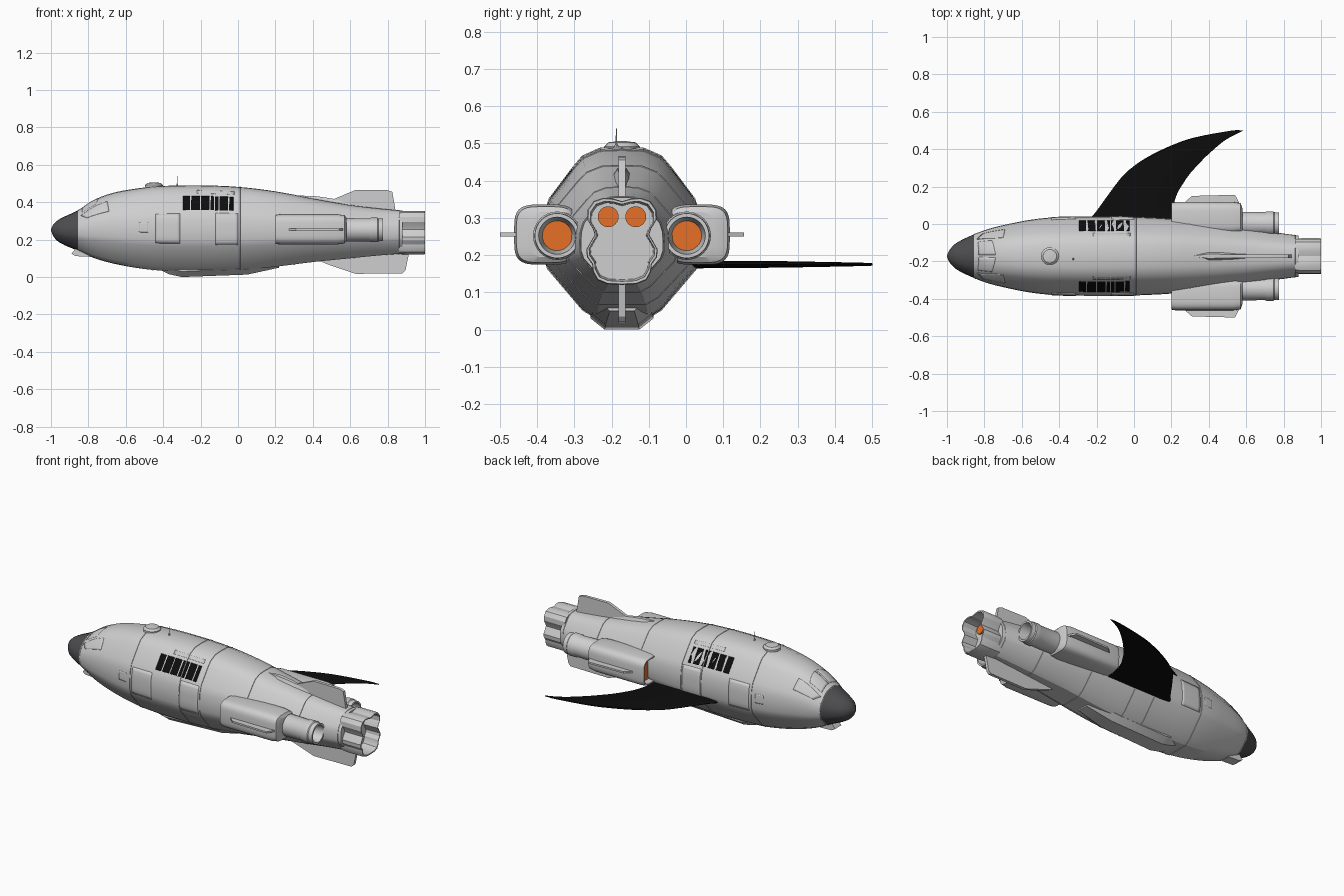
import bpy, bmesh, math
from mathutils import Vector

if "Cube" in bpy.data.objects:
    bpy.data.objects.remove(bpy.data.objects["Cube"])

YC = -0.172  # centre line of the hull (the single wing shifts it off y = 0)

def material(name, r, g, b):
    m = bpy.data.materials.new(name)
    m.diffuse_color = (r, g, b, 1)
    m.use_nodes = True
    m.node_tree.nodes["Principled BSDF"].inputs["Base Color"].default_value = m.diffuse_color
    return m

HULL = material("light_grey", .62, .62, .62)
NOSE = material("dark_grey", .075, .075, .08)
BLACK = material("black", .004, .004, .004)
GLOW = material("orange", .8, .16, .02)
WHITE = material("white", .85, .85, .85)

def finish(name, bm, mats):
    bmesh.ops.recalc_face_normals(bm, faces=bm.faces)
    me = bpy.data.meshes.new(name)
    bm.to_mesh(me)
    bm.free()
    for m in mats:
        me.materials.append(m)
    ob = bpy.data.objects.new(name, me)
    bpy.context.collection.objects.link(ob)
    return ob

def loft(name, rings, mat, cap0=None, cap1=None):
    """Skin closed rings of points; caps may have their own colour."""
    bm = bmesh.new()
    vs = [[bm.verts.new(p) for p in r] for r in rings]
    n = len(vs[0])
    for a, b in zip(vs, vs[1:]):
        for i in range(n):
            bm.faces.new((a[i], a[(i + 1) % n], b[(i + 1) % n], b[i]))
    bm.faces.new(vs[0]).material_index = 1
    bm.faces.new(vs[-1]).material_index = 2
    return finish(name, bm, [mat, cap0 or mat, cap1 or mat])

def prism(name, pts, centre, half, mat, axis="y"):
    """Flat outline in xz (axis y) or xy (axis z), thickened."""
    def put(p, d):
        return (p[0], centre + d, p[1]) if axis == "y" else (p[0], p[1], centre + d)
    return loft(name, [[put(p, -half) for p in pts], [put(p, half) for p in pts]], mat)

def interp(keys, x):
    """Smooth Hermite interpolation of rows (x, values...)."""
    i = max(0, min(len(keys) - 2, sum(k[0] <= x for k in keys) - 1))
    def slope(j, c):
        a, b = keys[max(j - 1, 0)], keys[min(j + 1, len(keys) - 1)]
        return (b[c] - a[c]) / (b[0] - a[0])
    a, b = keys[i], keys[i + 1]
    h = b[0] - a[0]
    s = (x - a[0]) / h
    return [(2*s**3 - 3*s*s + 1) * a[c] + (s**3 - 2*s*s + s) * h * slope(i, c)
            + (3*s*s - 2*s**3) * b[c] + (s**3 - s*s) * h * slope(i + 1, c)
            for c in range(1, len(a))]

# Hull stations: x, half width, top, bottom, roundness
ST = [(-1, .004, .256, .248, 1), (-.985, .035, .284, .214, 1), (-.95, .07, .312, .182, 1),
      (-.855, .117, .357, .14, 1), (-.78, .145, .407, .105, .7), (-.68, .17, .447, .075, .4),
      (-.55, .195, .472, .05, .1), (-.42, .208, .486, .035, 0), (-.2, .212, .49, .03, 0),
      (0, .21, .482, .035, 0), (.2, .2, .458, .055, 0), (.4, .18, .42, .08, 0),
      (.6, .152, .385, .1, 0), (.75, .128, .367, .115, 0), (.88, .11, .355, .125, .1)]
# Half cross-section, top to bottom
PR = [(0, 1), (.28, .99), (.5, .9), (.62, .77), (.92, .4), (.985, .2), (1, 0),
      (1, -.25), (.94, -.42), (.5, -.9), (.33, -1), (0, -1)]

def surf(x, t, side=1):
    w, zt, zb, r = interp(ST, x)
    i = min(int(t), len(PR) - 2)
    p = Vector(PR[i]).lerp(Vector(PR[i + 1]), t - i)
    p = p.lerp(p.normalized(), max(0, min(1, r)))
    return Vector((x, YC + side * p.x * w, (zt + zb) / 2 + p.y * (zt - zb) / 2))

def patch(name, corners, side, off, mat, rounded=False, thick=.006):
    """Thin plate following the hull; corners are (x, t) pairs."""
    n = 8
    bm = bmesh.new()
    c = [Vector(k) for k in corners]
    grid = []
    for i in range(n + 1):
        row = []
        for j in range(n + 1):
            a, b = 2 * i / n - 1, 2 * j / n - 1
            if rounded:
                a, b = a * math.sqrt(1 - .4 * b * b), b * math.sqrt(1 - .4 * a * a)
            a, b = (a + 1) / 2, (b + 1) / 2
            q = c[0].lerp(c[1], a).lerp(c[3].lerp(c[2], a), b)
            e = .01
            du = surf(q.x + e, q.y, side) - surf(q.x - e, q.y, side)
            dv = surf(q.x, min(11, q.y + e), side) - surf(q.x, max(0, q.y - e), side)
            nrm = du.cross(dv).normalized() * -side
            row.append(bm.verts.new(surf(q.x, q.y, side) + nrm * off))
        grid.append(row)
    for i in range(n):
        for j in range(n):
            bm.faces.new((grid[i][j], grid[i+1][j], grid[i+1][j+1], grid[i][j+1]))
    ob = finish(name, bm, [mat])
    m = ob.modifiers.new("thickness", "SOLIDIFY")
    m.thickness, m.offset = thick, 0

def rect(x0, x1, t0, t1):
    return [(x0, t0), (x1, t0), (x1, t1), (x0, t1)]

def ring(x, grow=0):
    def pt(t, s):
        p = surf(x, t, s)
        d = p - Vector((x, YC, .26))
        return p + d.normalized() * grow
    k = len(PR)
    return [pt(t, 1) for t in range(k)] + [pt(t, -1) for t in range(k - 2, 0, -1)]

# Hull with dark nose cone
xs = [a[0] + (b[0] - a[0]) * s / 4 for a, b in zip(ST, ST[1:]) for s in range(4)] + [.88]
hull = loft("hull", [ring(x) for x in xs], HULL)
hull.data.materials[1] = NOSE
for f in hull.data.polygons:
    f.material_index = 1 if f.center.x < -.855 else 0

# Raised seams around the hull
for i, x in enumerate((-.85, -.455, -.125, .01, .3, .62, .86)):
    loft(f"hull_seam_{i}", [ring(x - .003), ring(x - .002, .002), ring(x + .002, .002), ring(x + .003)], HULL)

for s, tag in ((1, "left"), (-1, "right")):
    # Cockpit glazing
    patch("side_window_frame_" + tag, [(-.84, 3.3), (-.7, 2.8), (-.69, 3.75), (-.81, 3.85)], s, .002, HULL)
    patch("side_window_" + tag, [(-.825, 3.36), (-.715, 2.95), (-.705, 3.65), (-.805, 3.75)], s, .005, HULL)
    patch("windshield_" + tag, [(-.83, .15), (-.74, .15), (-.76, 2.5), (-.835, 2.8)], s, .003, HULL)
    # Passenger windows on a black panel
    patch("window_panel_" + tag, rect(-.295, -.025, 3.05, 3.93), s, .003, BLACK)
    for i in range(3):
        x = -.248 + .085 * i
        patch(f"cabin_window_{tag}_{i}", rect(x - .03, x + .03, 3.22, 3.72), s, .006, WHITE, True, .003)
    # Roof vents
    patch("vent_frame_" + tag, rect(-.22, -.02, 2.1, 2.7), s, .003, HULL)
    for i in range(5):
        patch(f"vent_{tag}_{i}", rect(-.21 + .038 * i, -.182 + .038 * i, 2.22, 2.58), s, .007, HULL)
    # Doors, access panels and lower strakes
    patch("door_" + tag, rect(-.44, -.31, 4.3, 7.6), s, .001, HULL)
    patch("hatch_" + tag, rect(-.53, -.48, 5.3, 6.4), s, .003, HULL)
    patch("side_panel_" + tag, rect(-.12, .0, 4.2, 7.8), s, .001, HULL)
    patch("strake_" + tag, [(.15, 8.3), (.8, 8.3), (.8, 8.7), (.25, 8.9)], s, .004, HULL)
    patch("tail_panel_" + tag, rect(.36, .46, 1.2, 1.9), s, .004, HULL)

    # Engine nacelle: rounded box with recessed glowing intake
    def box(x, k, hy=.085, hz=.081, oy=.205):
        out = []
        for i in range(32):
            a = 2 * math.pi * i / 32
            c, d = math.cos(a), math.sin(a)
            out.append((x, YC + s * (oy + k * hy * math.copysign(abs(c) ** .5, c)),
                        .255 + k * hz * math.copysign(abs(d) ** .5, d)))
        return out
    loft("nacelle_" + tag, [box(.235, .82), box(.2, .86), box(.2, .95), box(.225, 1), box(.53, 1),
                            box(.57, .93), box(.58, .75, oy=.19)], HULL, cap0=GLOW)
    # Exhaust barrel with a recessed glowing disc
    def circ(x, r):
        return [(x, YC + s * .174 + r * math.cos(i * math.pi / 16), .252 + r * math.sin(i * math.pi / 16))
                for i in range(32)]
    loft("exhaust_" + tag, [circ(x, r) for x, r in ((.5, .064), (.7, .061), (.71, .065), (.745, .065),
         (.75, .061), (.775, .06), (.775, .05), (.74, .045), (.7, .04))], HULL, cap1=GLOW)
    prism("nacelle_fin_" + tag, [(x, YC + s * y) for x, y in
          ((.25, .27), (.31, .322), (.54, .328), (.57, .27))], .255, .005, HULL, "z")
    # Glowing discs in the tail nozzle
    loft("tail_glow_" + tag, [[(x, YC + s * .037 + .028 * math.cos(i * math.pi / 12),
         .303 + .028 * math.sin(i * math.pi / 12)) for i in range(24)] for x in (.9, .918)], GLOW)

# Lobed tail nozzle
half = [(0, .345), (.025, .352), (.05, .354), (.076, .345), (.092, .322), (.093, .295), (.078, .27), (.073, .255),
        (.083, .238), (.096, .215), (.094, .195), (.08, .175), (.078, .155), (.066, .133), (.04, .122), (0, .12)]
def lobes(x, k):
    return [(x, YC + s * y * k, .238 + (z - .238) * k) for s, y, z in
            [(1, *p) for p in half] + [(-1, *p) for p in half[-2:0:-1]]]
loft("tail_nozzle", [lobes(.86, .98), lobes(.895, 1), lobes(.99, 1), lobes(1, .98), lobes(1, .92),
                     lobes(.91, .88)], HULL)

# Swept single wing: leading and trailing edge with thin section
LE = [(-.24, 0), (-.235, .03), (-.2, .07), (-.075, .24), (0, .31), (.085, .365), (.2, .42), (.325, .463), (.52, .499), (.583, .5)]
TE = [(.2, 0), (.2, .03), (.205, .08), (.23, .16), (.265, .22), (.3, .27), (.35, .325), (.4, .375), (.49, .45), (.587, .5)]
keys = [(i, *a, *b) for i, (a, b) in enumerate(zip(LE, TE))]
rows = []
for i in range(37):
    lx, ly, tx, ty = interp(keys, i / 4)
    h = .012 - .009 * i / 36
    sec = [(0, 0), (.03, .7), (.15, 1), (.6, .8), (1, .1), (1, -.1), (.6, -.8), (.15, -1), (.03, -.7)]
    rows.append([(lx + (tx - lx) * u, ly + (ty - ly) * u, .175 + v * h) for u, v in sec])
loft("wing", rows, BLACK)

# Tail fins and dorsal fairing
prism("dorsal_fin", [(.46, .39), (.52, .42), (.63, .466), (.8, .464), (.825, .455), (.845, .34), (.5, .34)], YC, .009, HULL)
prism("ventral_fin", [(.4, .1), (.5, .06), (.63, .017), (.88, .02), (.895, .035), (.915, .13), (.5, .15)], YC, .009, HULL)
loft("dorsal_fairing", [[(x, YC - w, z - .03), (x, YC - w * .4, z), (x, YC + w * .4, z), (x, YC + w, z - .03)]
     for x, w, z in ((.32, .004, .435), (.4, .03, .434), (.47, .025, .425), (.6, .014, .402))], HULL)

# Belly bay
loft("belly_bay", [[(x, YC - w, .11), (x, YC - w, b + .03), (x, YC - w * .55, b), (x, YC + w * .55, b),
                    (x, YC + w, b + .03), (x, YC + w, .11)] for x, w, b in
     ((-.43, .055, .045), (-.37, .08, .015), (-.3, .085, 0), (.05, .08, .013), (.22, .06, .05))], HULL)

# Roof dome, roof hatch, antenna and chin sensor
def turned(name, x, y, prof, n=24):
    loft(name, [[(x + r * math.cos(2 * math.pi * i / n), y + r * math.sin(2 * math.pi * i / n), z)
                 for i in range(n)] for r, z in prof], HULL)
turned("roof_dome", -.45, YC, [(.048, .47), (.048, .492), (.042, .497), (.036, .503), (.01, .506)])
turned("antenna", -.325, YC - .015, [(.006, .48), (.005, .495), (.002, .5), (.0015, .54)], 8)
for s in (1, -1):
    patch("roof_hatch", rect(-.2, -.06, 0, 1.1), s, .004, HULL)
prism("chin_sensor", [(-.89, .125), (-.87, .112), (-.79, .108), (-.76, .13), (-.8, .15), (-.87, .15)], YC, .03, HULL)

# Smooth shading with crisp edges
for ob in bpy.data.objects:
    ob.select_set(True)
    bpy.context.view_layer.objects.active = ob
bpy.ops.object.shade_smooth_by_angle(angle=math.radians(28))
